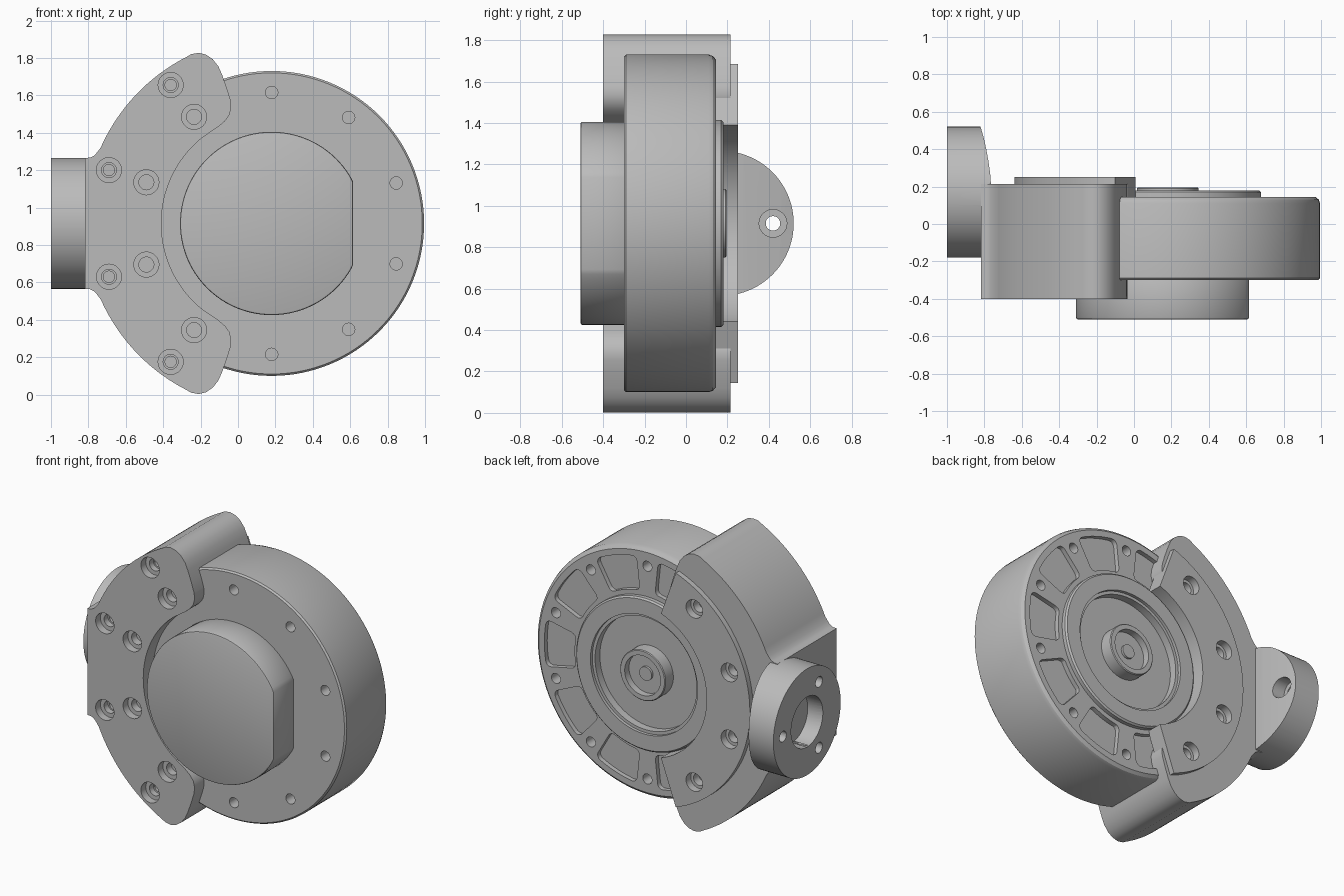
import bpy
import bmesh
from math import sin, cos, pi, radians, hypot
from mathutils import Vector

cube = bpy.data.objects.get("Cube")
if cube:
    bpy.data.objects.remove(cube, do_unlink=True)

CX, CZ = 0.18, 0.915          # axis of the drum
DISC_R = 0.815
FLANGE_Y = 0.17               # axis of the mounting flange

grey = bpy.data.materials.new("machined_grey")
grey.use_nodes = True
colour = (0.5, 0.5, 0.5, 1)
grey.diffuse_color = colour
grey.node_tree.nodes["Principled BSDF"].inputs["Base Color"].default_value = colour


def finish(bm, name):
    bmesh.ops.remove_doubles(bm, verts=bm.verts, dist=1e-5)
    bmesh.ops.recalc_face_normals(bm, faces=bm.faces)
    mesh = bpy.data.meshes.new(name)
    bm.to_mesh(mesh)
    bm.free()
    mesh.materials.append(grey)
    ob = bpy.data.objects.new(name, mesh)
    bpy.context.collection.objects.link(ob)
    return ob


def lathe(name, profile, centre, axis="y", steps=32):
    """Spin (radius, depth) points about a line parallel to x or y."""
    bm = bmesh.new()
    along = Vector((1, 0, 0)) if axis == "x" else Vector((0, 1, 0))
    origin = Vector(centre)
    verts = [bm.verts.new(origin + along * d + Vector((0, 0, r))) for r, d in profile]
    edges = [bm.edges.new(pair) for pair in zip(verts, verts[1:])]
    bmesh.ops.spin(bm, geom=verts + edges, cent=origin, axis=along,
                   angle=2 * pi, steps=steps)
    return finish(bm, name)


def prism(name, outline, start, end, axis="y", corner=0):
    """Extrude an outline along y (x,z points) or z (x,y points)."""
    bm = bmesh.new()
    place = (lambda a, b: (a, start, b)) if axis == "y" else (lambda a, b: (a, b, start))
    shift = Vector((0, end - start, 0)) if axis == "y" else Vector((0, 0, end - start))
    face = bm.faces.new([bm.verts.new(place(a, b)) for a, b in outline])
    ext = bmesh.ops.extrude_face_region(bm, geom=[face], use_keep_orig=True)
    bmesh.ops.translate(bm, vec=shift,
                        verts=[v for v in ext["geom"] if isinstance(v, bmesh.types.BMVert)])
    bmesh.ops.recalc_face_normals(bm, faces=bm.faces)
    if corner:
        sharp = [e for e in bm.edges if e.calc_face_angle(0) > 1
                 and abs((e.verts[0].co - e.verts[1].co).normalized().dot(shift.normalized())) > 0.9]
        bmesh.ops.bevel(bm, geom=sharp, offset=corner, segments=4, profile=0.5, affect="EDGES")
    return finish(bm, name)


def apply(ob, mod):
    bpy.context.view_layer.objects.active = ob
    bpy.ops.object.modifier_apply(modifier=mod.name)


def cut(target, cutter, operation="DIFFERENCE"):
    mod = target.modifiers.new("cut", "BOOLEAN")
    mod.operation, mod.solver, mod.object = operation, "EXACT", cutter
    apply(target, mod)
    bpy.data.objects.remove(cutter, do_unlink=True)


def arc(radius, start, end, count):
    angles = [radians(start + (end - start) * i / (count - 1)) for i in range(count)]
    return [(CX + radius * cos(a), CZ + radius * sin(a)) for a in angles]


def sector(inner, outer, start, end, count):
    return arc(outer, start, end, count) + arc(inner, end, start, count)


def drill(target, x, z, face, steps):
    """Blind hole; steps are (radius, depth), inward from the face."""
    way = 1 if face < 0 else -1
    profile = [(0, face - 0.05 * way)]
    last = face - 0.05 * way
    for r, depth in steps:
        profile += [(r, last), (r, face + depth * way)]
        last = face + depth * way
    profile.append((0, last))
    cut(target, lathe("drill", profile, (x, 0, z)))


# Drum with raised ring, recess and hub on its back
drum = lathe("drum", [
    (0, -0.30), (0.805, -0.30), (DISC_R, -0.29), (DISC_R, 0.11), (0.808, 0.13),
    (0.79, 0.145), (0.50, 0.145), (0.50, 0.17), (0.49, 0.18), (0.39, 0.18),
    (0.39, 0.16), (0.37, 0.16), (0.37, 0.11), (0.165, 0.11), (0.165, 0.19),
    (0.16, 0.195), (0.13, 0.195), (0.13, 0.15), (0.045, 0.15), (0.045, 0.165),
    (0, 0.165)], (CX, 0, CZ), steps=128)
for angle in range(-90, 91, 36):
    x, z = arc(0.70, angle, angle, 2)[0]
    drill(drum, x, z, -0.30, [(0.033, 0.1)])
    drill(drum, x, z, 0.145, [(0.033, 0.1)])
for angle in range(-108, 109, 36):
    cut(drum, prism("pocket", sector(0.53, 0.75, angle - 12, angle + 12, 9),
                    0.115, 0.2, corner=0.035))

# Front cap with one flat side
cap = prism("front_cap", [(min(x, 0.615), z) for x, z in arc(0.49, 0, 357, 120)
                          if x < 0.615 or abs(z - CZ) > 0.2], -0.51, -0.29)
bevel = cap.modifiers.new("edge", "BEVEL")
bevel.width, bevel.segments, bevel.limit_method = 0.01, 2, "ANGLE"
bevel.angle_limit = radians(40)
apply(cap, bevel)

# Clamp: upper half of the outline, mirrored to the lower half
upper = arc(0.59, 180, 130, 24)[1:]
upper += [(-0.15, 1.402), (-0.105, 1.432), (-0.07, 1.462), (-0.046, 1.495),
          (-0.036, 1.535), (-0.04, 1.575), (-0.06, 1.64), (-0.085, 1.71),
          (-0.105, 1.755), (-0.135, 1.793), (-0.17, 1.817), (-0.21, 1.827), (-0.25, 1.82)]
upper += arc(1.0, 117, 156, 28)
upper += [(-0.752, 1.297), (-0.768, 1.278), (-0.79, 1.267), (-0.817, 1.265)]
lower = [(x, 2 * CZ - z) for x, z in reversed(upper)]
clamp = prism("clamp", [(CX - 0.59, CZ)] + upper + lower, -0.40, 0.215)
back_plate = prism("clamp_back_plate", sector(0.505, 0.82, 110, 250, 60), 0.14, 0.25)

inner_holes = [(-0.235, 1.485), (-0.49, 1.135)]
outer_holes = [(-0.36, 1.655), (-0.69, 1.20)]
for x, z in inner_holes + outer_holes:
    for hz in (z, 2 * CZ - z):
        steps = [(0.067, 0.05), (0.04, 0.12)]
        if (x, z) in outer_holes:
            steps = [(0.067, 0.05), (0.04, 0.09), (0.03, 0.16)]
        drill(clamp, x, hz, -0.40, steps)
        if (x, z) in inner_holes:
            for part in (clamp, back_plate):
                drill(part, x, hz, 0.25, [(0.06, 0.05), (0.04, 0.12)])

# Side flange, blending into the back of the clamp
centre = (0, FLANGE_Y, CZ)
flange = lathe("side_flange", [(0, -1), (0.35, -1), (0.35, -0.7), (0, -0.7)],
               centre, "x", 96)
cut(flange, prism("flange_shape", [
    (-1.1, -0.3), (-0.81, -0.3), (-0.81, 0.1), (-0.764, 0.2), (-0.769, 0.27),
    (-0.779, 0.34), (-0.79, 0.40), (-0.803, 0.46), (-0.822, 0.525), (-1.1, 0.6)],
    0.4, 1.4, "z"), "INTERSECT")
cut(flange, lathe("bore", [(0, -1.05), (0.165, -1.05), (0.165, -0.89), (0, -0.89)],
                  centre, "x", 48))
for angle in (0, 120, 240):
    spot = (0, FLANGE_Y + 0.25 * cos(radians(angle)), CZ + 0.25 * sin(radians(angle)))
    profile = [(0, -1.05), (0.035, -1.05), (0.035, -0.87)]
    if angle == 0:
        profile += [(0.067, -0.87), (0.067, -0.7), (0, -0.7)]
    else:
        profile += [(0, -0.87)]
    cut(flange, lathe("bolt_hole", profile, spot, "x"))

# Smooth curved walls, keep machined edges crisp
bpy.ops.object.select_all(action="DESELECT")
for ob in (drum, cap, clamp, back_plate, flange):
    ob.select_set(True)
bpy.context.view_layer.objects.active = drum
bpy.ops.object.shade_smooth_by_angle(angle=radians(25))
